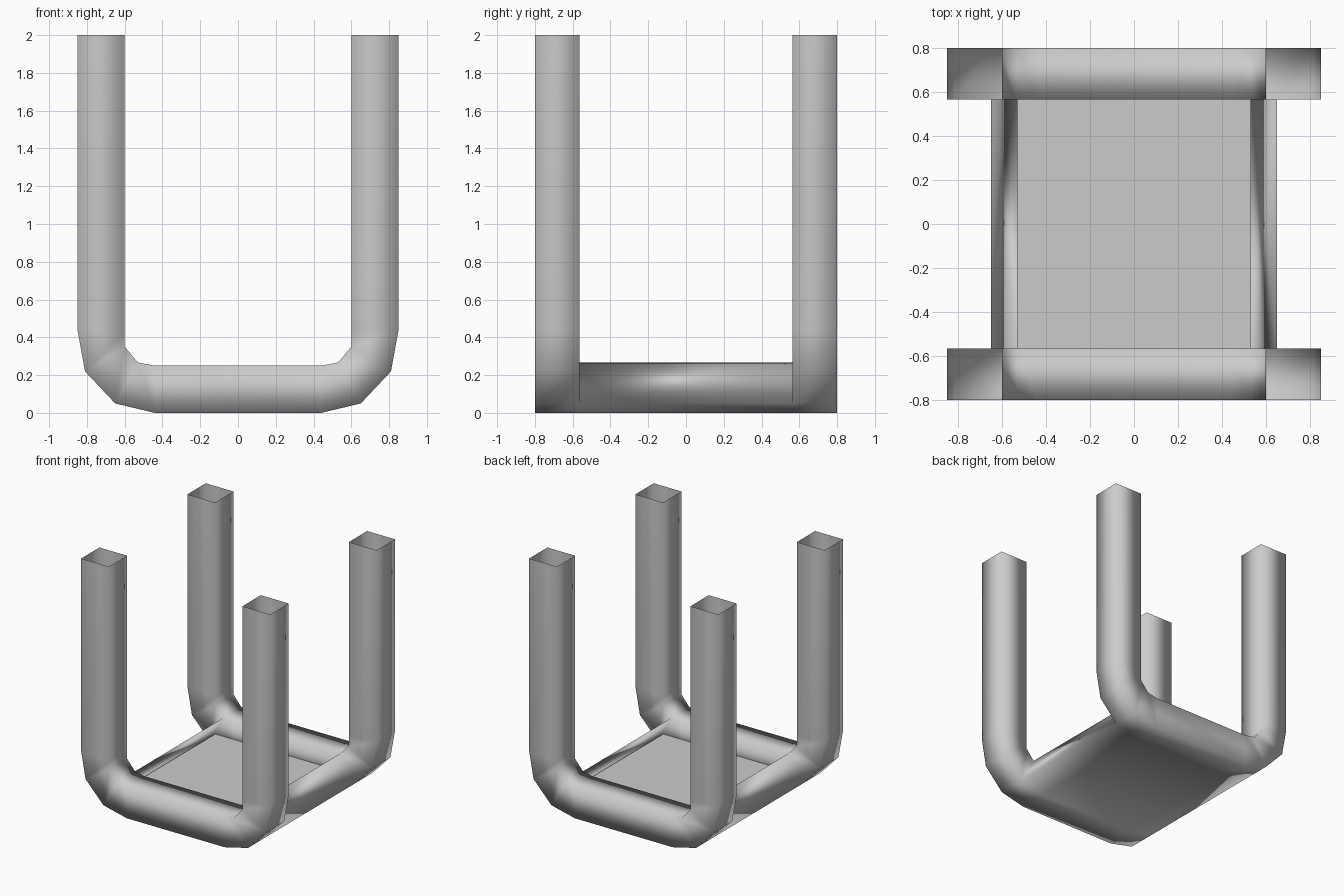
import bpy, bmesh

if "Cube" in bpy.data.objects:
    bpy.data.objects.remove(bpy.data.objects["Cube"])

# Half profiles (x, z) of the U-shaped tubes, from leg top to base
OUTER = [(.85, 2), (.85, .44), (.81, .22), (.65, .05), (.44, 0)]
INNER = [(.60, 2), (.60, .42), (.60, .35), (.53, .267), (.44, .25)]
Y_IN, Y_OUT = .565, .80
FLOOR_Z, FLOOR_X = .12, .60


def full(half):
    return half + [(-x, z) for x, z in reversed(half)]


def finish(bm, name):
    mesh = bpy.data.meshes.new(name)
    bm.to_mesh(mesh)
    bm.free()
    for p in mesh.polygons:
        p.use_smooth = True
    obj = bpy.data.objects.new(name, mesh)
    bpy.context.collection.objects.link(obj)
    return obj


def u_tube(bm, y0, y1):
    """Open-ended square tube along the U path; returns its rings."""
    rings = []
    for (ox, oz), (ix, iz) in zip(full(OUTER), full(INNER)):
        rings.append([bm.verts.new(c) for c in
                      ((ox, y1, oz), (ox, y0, oz), (ix, y0, iz), (ix, y1, iz))])
    for a, b in zip(rings, rings[1:]):
        for k in range(4):
            m = (k + 1) % 4
            bm.faces.new((a[k], a[m], b[m], b[k]))
    return rings


# Leg frame: front and back U tubes
bm = bmesh.new()
front = u_tube(bm, -Y_OUT, -Y_IN)
back = u_tube(bm, Y_IN, Y_OUT)

# Underside joining the tubes
for i in range(3, 6):
    bm.faces.new((back[i][1], front[i][0], front[i + 1][0], back[i + 1][1]))

# Inward-leaning side walls
for i in (3, 6):
    wall = [front[i][0], back[i][1], back[i][2], front[i][3]]
    bm.faces.new(wall if i == 3 else wall[::-1])
finish(bm, "leg_frame")

# Recessed floor panel between the tubes
bm = bmesh.new()
bm.faces.new([bm.verts.new((x, y, FLOOR_Z)) for x, y in
              ((-FLOOR_X, -Y_IN), (FLOOR_X, -Y_IN), (FLOOR_X, Y_IN), (-FLOOR_X, Y_IN))])
finish(bm, "floor_panel")
